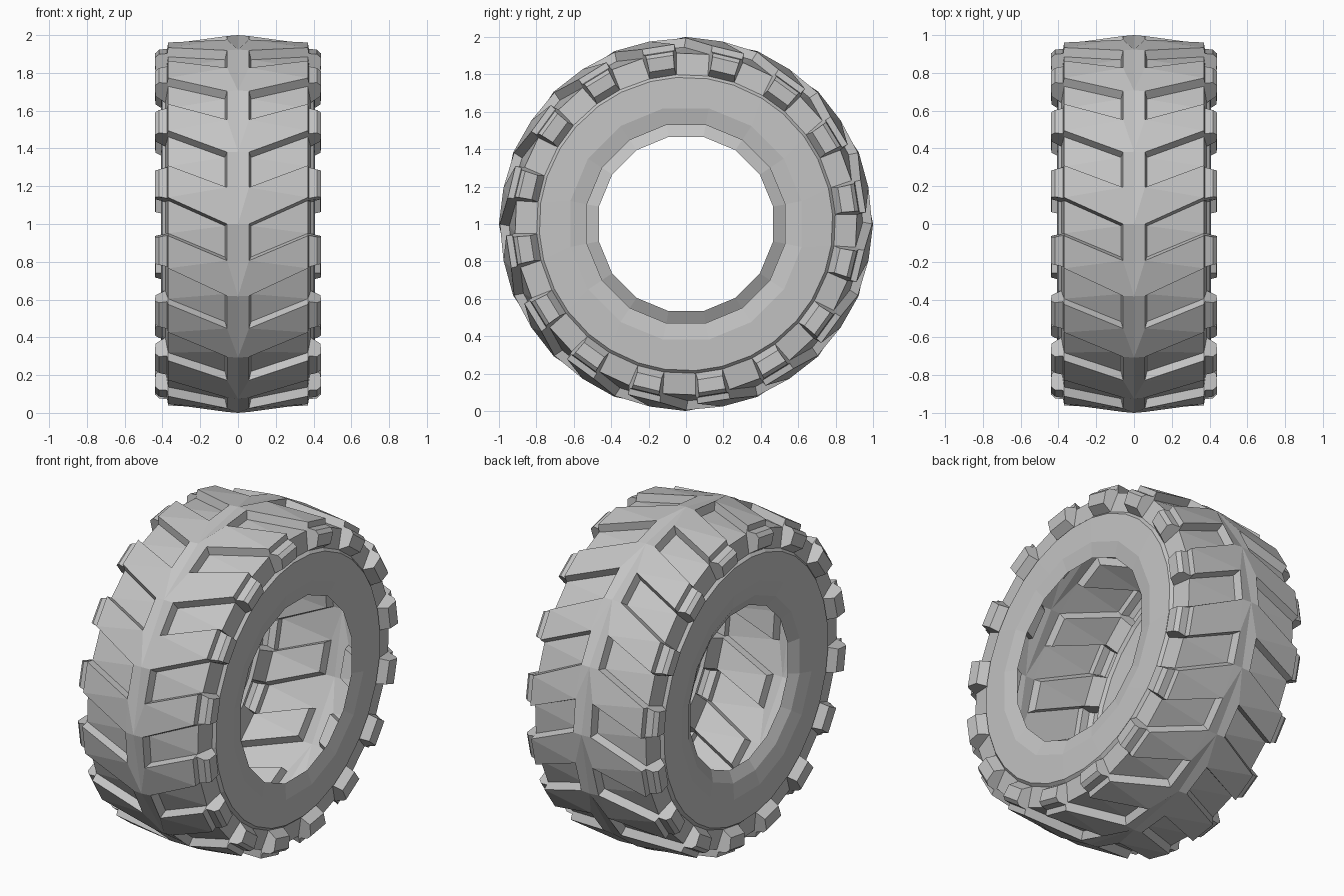
import bpy, bmesh
from math import sin, cos, radians
from mathutils import Vector

cube = bpy.data.objects.get("Cube")
if cube:
    bpy.data.objects.remove(cube)

LUGS = 16
PITCH = 360 / LUGS
HALF = PITCH / 2
LUG_START, LUG_END = 8.4, 18.8     # lug angles at the shoulder
LEAN = 0.6                         # slope of the groove and block walls

rubber = bpy.data.materials.new("grey rubber")
rubber.use_nodes = True
rubber.diffuse_color = (0.55, 0.55, 0.55, 1)
rubber.node_tree.nodes["Principled BSDF"].inputs["Base Color"].default_value = (0.55, 0.55, 0.55, 1)


def polar(x, r, degrees):
    a = radians(degrees)
    return Vector((x, -r * cos(a), 1 + r * sin(a)))


def build(name, faces, outward):
    """Weld the faces into one flat-shaded object whose normals follow outward(centre)."""
    bm = bmesh.new()
    for pts in faces:
        bm.faces.new([bm.verts.new(p) for p in pts])
    bmesh.ops.remove_doubles(bm, verts=bm.verts, dist=0.0005)
    bmesh.ops.recalc_face_normals(bm, faces=bm.faces)
    bm.normal_update()
    if sum(f.normal.dot(outward(f.calc_center_median())) * f.calc_area() for f in bm.faces) < 0:
        bmesh.ops.reverse_faces(bm, faces=bm.faces)
    mesh = bpy.data.meshes.new(name)
    bm.to_mesh(mesh)
    bm.free()
    mesh.materials.append(rubber)
    bpy.context.collection.objects.link(bpy.data.objects.new(name, mesh))


# Shoulder block section, from the lug end down to the sidewall: x, radius, narrowing
BLOCK = [(0.37, 0.963, 0), (0.375, 0.93, 0), (0.418, 0.925, LEAN), (0.44, 0.905, LEAN),
         (0.437, 0.835, LEAN), (0.385, 0.80, 0)]


def tread_pitch(s, t):
    """One lug, one groove and one shoulder block on side s at angle t."""
    def p(x, r, a):
        return polar(s * x, r, t + a)

    # Centre rib
    c0, c1 = p(0, 1, 0), p(0, 1, PITCH)
    a0, a1, a2 = (p(0.058, 0.995, k * HALF) for k in range(3))
    faces = [(c0, a0, a1), (c0, a1, a2, c1)]
    # Lug top
    start = [p(x, r, LUG_START + n) for x, r, n in BLOCK]
    end = [p(x, r, LUG_END - n) for x, r, n in BLOCK]
    after = [p(x, r, LUG_START + PITCH + n) for x, r, n in BLOCK]
    faces += [(a0, start[0], a1), (start[0], end[0], a1)]
    # Groove floor and its three walls
    f1, f2 = p(0.069, 0.945, HALF + LEAN), p(0.069, 0.945, PITCH - LEAN)
    g1, g2 = p(0.37, 0.915, LUG_END + LEAN), p(0.37, 0.915, LUG_START + PITCH - LEAN)
    faces += [(f1, g1, f2), (g1, g2, f2), (a1, f1, f2, a2),
              (a1, end[0], g1, f1), (a2, f2, g2, after[0])]
    # Shoulder between blocks
    faces.append((g1, end[-1], after[-1], g2))
    # Shoulder block with its two ends
    for i in range(len(BLOCK) - 1):
        faces.append((start[i], start[i + 1], end[i + 1], end[i]))
    faces += [end + [g1], after + [g2]]
    return faces


tread = []
for side in (-1, 1):
    for k in range(LUGS):
        tread += tread_pitch(side, k * PITCH)
build("tread", tread, lambda c: Vector((0, c.y, c.z - 1)))


def sidewall(name, s, lip):
    """Sidewall from the shoulder ridge to an open, sixteen-sided lip."""
    def ring(x, r, first, second, flat=1.0):
        return [polar(s * x, r * (flat if i % 2 else 1), (i // 2) * PITCH + (second if i % 2 else first))
                for i in range(LUGS * 2)]

    rings = [ring(0.385, 0.80, LUG_START, LUG_END), ring(0.402, 0.785, LUG_START, LUG_END)]
    rings += [ring(x, r, HALF, PITCH, cos(radians(HALF))) for x, r in lip]
    faces = []
    n = LUGS * 2
    for a, b in zip(rings, rings[1:]):
        faces += [(a[i], a[(i + 1) % n], b[(i + 1) % n], b[i]) for i in range(n)]
    build(name, faces, lambda c: Vector((s, 0, 0)))


# The right lip reaches further in than the left
lip = [(0.408, 0.63), (0.39, 0.54)]
sidewall("left_sidewall", 1, lip)
sidewall("right_sidewall", -1, lip + [(0.355, 0.475)])
